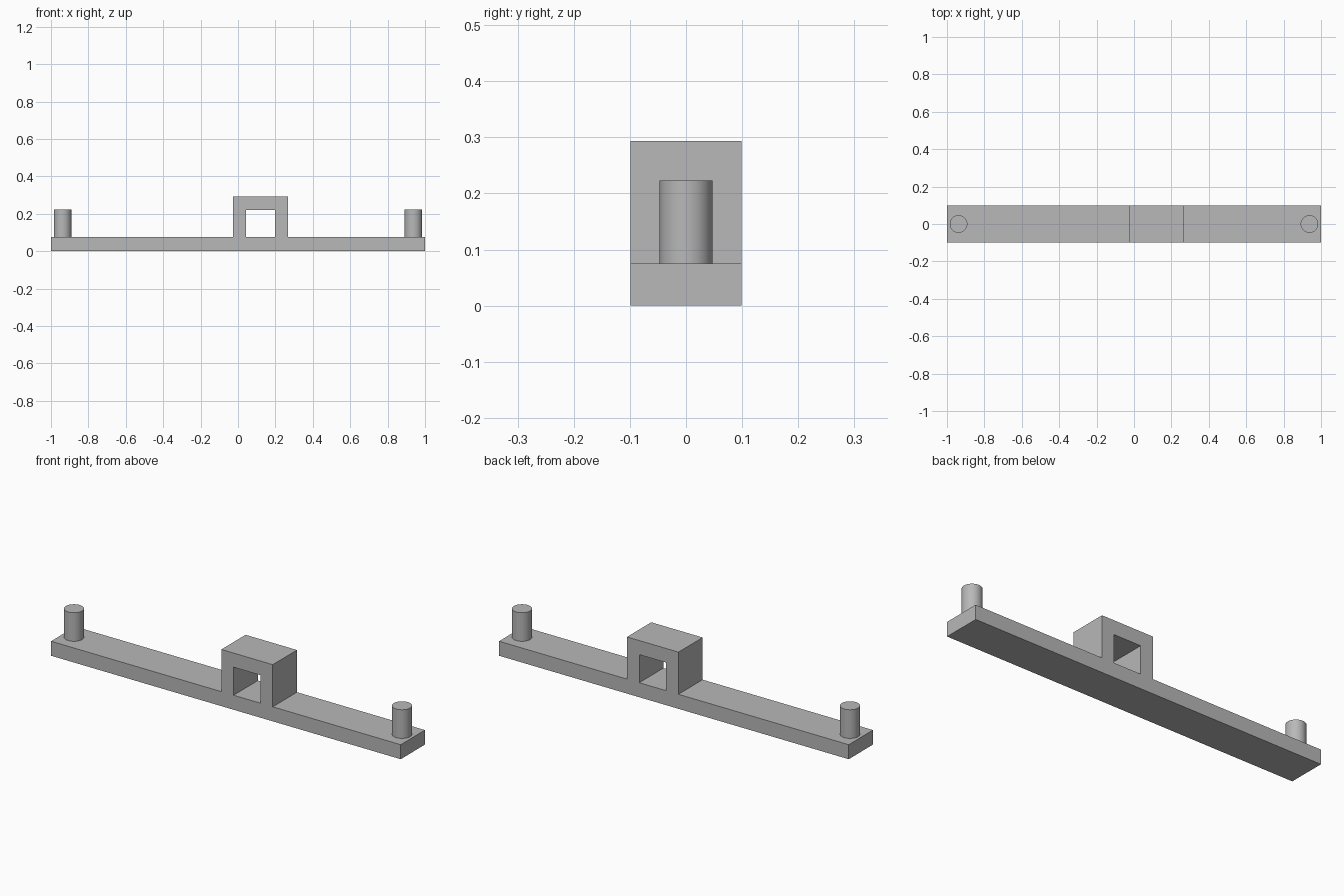
import bpy
import bmesh
import math

cube = bpy.data.objects.get("Cube")
if cube:
    bpy.data.objects.remove(cube, do_unlink=True)

grey = bpy.data.materials.new("plain grey")
grey.use_nodes = True
colour = (0.48, 0.48, 0.48, 1)
grey.diffuse_color = colour
grey.node_tree.nodes["Principled BSDF"].inputs["Base Color"].default_value = colour

HALF_DEPTH = 0.099
BAR_TOP = 0.075


def extruded_part(name, profile):
    """Extrude a front (x, z) outline through the full depth."""
    bm = bmesh.new()
    face = bm.faces.new([bm.verts.new((x, -HALF_DEPTH, z)) for x, z in profile])
    moved = bmesh.ops.extrude_face_region(bm, geom=[face])["geom"]
    verts = [v for v in moved if isinstance(v, bmesh.types.BMVert)]
    bmesh.ops.translate(bm, verts=verts, vec=(0, 2 * HALF_DEPTH, 0))
    bmesh.ops.recalc_face_normals(bm, faces=bm.faces)
    mesh = bpy.data.meshes.new(name)
    bm.to_mesh(mesh)
    bm.free()
    mesh.materials.append(grey)
    obj = bpy.data.objects.new(name, mesh)
    bpy.context.collection.objects.link(obj)
    return obj


# Long flat base
extruded_part("base_bar", [(-1, 0), (1, 0), (1, BAR_TOP), (-1, BAR_TOP)])

# Square arch, slightly off centre, open towards the bar
left, right, top = -0.026, 0.268, 0.293
inner_left, inner_right, inner_top = 0.044, 0.198, 0.22
extruded_part("arch", [
    (left, BAR_TOP), (left, top), (right, top), (right, BAR_TOP),
    (inner_right, BAR_TOP), (inner_right, inner_top),
    (inner_left, inner_top), (inner_left, BAR_TOP),
])

# Upright round pegs at both ends
PEG_TOP = 0.223
for name, x in (("right_peg", -0.938), ("left_peg", 0.938)):
    bpy.ops.mesh.primitive_cylinder_add(
        vertices=48, radius=0.047, depth=PEG_TOP - BAR_TOP,
        location=(x, 0, (PEG_TOP + BAR_TOP) / 2))
    peg = bpy.context.object
    peg.name = name
    peg.data.materials.append(grey)
    bpy.ops.object.shade_smooth_by_angle(angle=math.radians(30))
